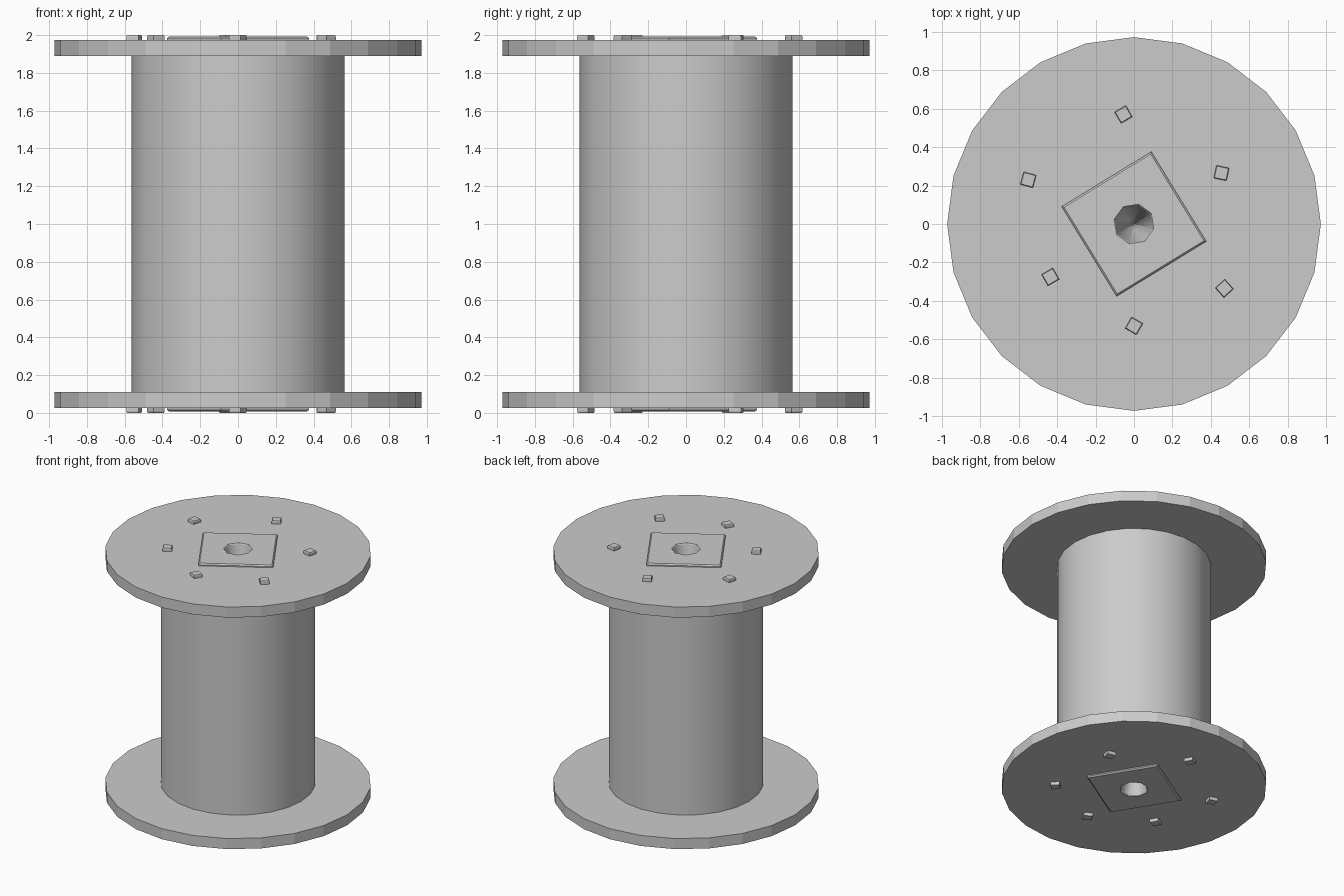
import bpy
import bmesh
from math import sin, cos, radians, sqrt

if "Cube" in bpy.data.objects:
    bpy.data.objects.remove(bpy.data.objects["Cube"])


def lathe(name, rings, sides, phase=0.0, center=(0, 0), closed=False, cap=False, smooth=None):
    """Sweep rings of (radius, z) or (even radius, odd radius, z); mirror about z = 1."""
    bm = bmesh.new()
    loops = []
    for ring in rings:
        r0, r1, z = ring if len(ring) == 3 else (ring[0], ring[0], ring[1])
        loop = []
        for i in range(sides):
            a = radians(phase + 360 * i / sides)
            r = r1 if i % 2 else r0
            loop.append(bm.verts.new((center[0] + r * cos(a), center[1] + r * sin(a), z - 1)))
        loops.append(loop)
    pairs = list(zip(loops, loops[1:]))
    if closed:
        pairs.append((loops[-1], loops[0]))
    for a, b in pairs:
        for i in range(sides):
            j = (i + 1) % sides
            bm.faces.new((a[i], a[j], b[j], b[i]))
    if cap:
        bm.faces.new(loops[-1])
    me = bpy.data.meshes.new(name)
    bm.to_mesh(me)
    bm.free()
    ob = bpy.data.objects.new(name, me)
    ob.location.z = 1
    bpy.context.collection.objects.link(ob)
    if smooth:
        bpy.ops.object.select_all(action='DESELECT')
        ob.select_set(True)
        bpy.context.view_layer.objects.active = ob
        bpy.ops.object.shade_smooth_by_angle(angle=radians(smooth))
    mod = ob.modifiers.new("mirror", 'MIRROR')
    mod.use_axis = (False, False, True)
    return ob


def square(half_diagonal, z):
    # eight-point square: corners alternate with edge midpoints
    return (half_diagonal, half_diagonal / sqrt(2), z)


PLATE_TURN = 76.5

# central drum
lathe("drum", [(0.565, 1.0), (0.565, 1.92)], 24, smooth=30)

# end discs, open in the middle beneath the plate
lathe("flange", [(0.15, 1.89), (0.972, 1.89), (0.972, 1.975), (0.15, 1.975)], 24, closed=True)

# square bearing plate with chamfered edge and octagonal opening
lathe("bearing_plate",
      [square(0.387, 1.965), square(0.387, 1.984), square(0.374, 1.993),
       (0.106, 1.993), (0.1, 1.986)], 8, PLATE_TURN)

# tapering axle hole
lathe("axle_hole", [(0.1, 1.986), (0.002, 1.5)], 8, PLATE_TURN, cap=True, smooth=50)

# square bolt heads, each turned a little differently
bolts = [(-0.055, 0.57, 30), (0.455, 0.265, -12), (0.47, -0.335, 42),
         (0.0, -0.53, -30), (-0.435, -0.275, 30), (-0.55, 0.23, -15)]
for k, (x, y, turn) in enumerate(bolts):
    lathe(f"bolt_head_{k + 1}", [(0.048, 1.965), (0.048, 1.993), (0.043, 2.0)],
          4, turn + 45, (x, y), cap=True)
